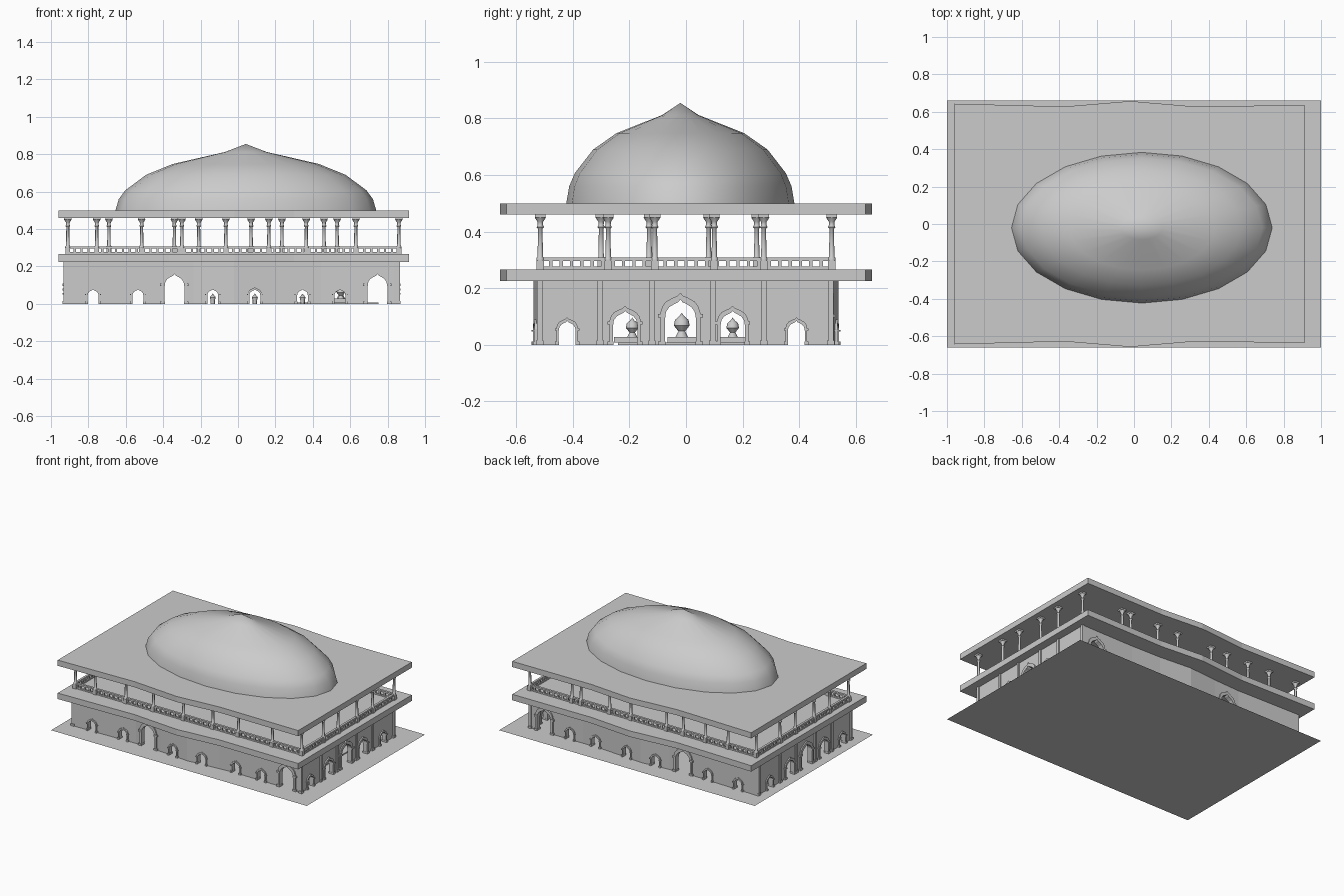
import bpy, bmesh, math
from mathutils import Vector

if "Cube" in bpy.data.objects:
    bpy.data.objects.remove(bpy.data.objects["Cube"])

X0, X1 = -0.925, 0.857
WAVE = [(-0.96, .643), (-.37, .628), (-.02, .657), (.3, .63), (.915, .634)]


def wave(x):
    for (a, p), (b, q) in zip(WAVE, WAVE[1:]):
        if x <= b:
            return p + (q - p) * (x - a) / (b - a)
    return WAVE[-1][1]


def finish(bm, name, smooth=False):
    bmesh.ops.recalc_face_normals(bm, faces=bm.faces)
    me = bpy.data.meshes.new(name)
    bm.to_mesh(me)
    bm.free()
    ob = bpy.data.objects.new(name, me)
    bpy.context.collection.objects.link(ob)
    if smooth:
        bpy.context.view_layer.objects.active = ob
        ob.select_set(True)
        bpy.ops.object.shade_smooth_by_angle(angle=math.radians(45))
        ob.select_set(False)
    return ob


def box(bm, x0, x1, y0, y1, z0, z1):
    r = bmesh.ops.create_cube(bm, size=1)
    for v in r['verts']:
        v.co = Vector(((x0 + x1) / 2 + v.co.x * (x1 - x0),
                       (y0 + y1) / 2 + v.co.y * (y1 - y0),
                       (z0 + z1) / 2 + v.co.z * (z1 - z0)))


def lathe(bm, profile, n, cx, cy, sx=1, sy=1):
    rings = []
    for r, z in profile:
        if r == 0:
            rings.append([bm.verts.new((cx, cy, z))] * n)
        else:
            rings.append([bm.verts.new((cx + sx * r * math.cos(2 * math.pi * i / n),
                                        cy + sy * r * math.sin(2 * math.pi * i / n), z)) for i in range(n)])
    for a, b in zip(rings, rings[1:]):
        for i in range(n):
            j = (i + 1) % n
            bm.faces.new(list(dict.fromkeys((a[i], a[j], b[j], b[i]))))


def prism(bm, pts, place, d0, d1):
    """Extrude an (s, z) outline from depth d0 to d1 along the wall normal."""
    a = [bm.verts.new(place(s, z, d0)) for s, z in pts]
    b = [bm.verts.new(place(s, z, d1)) for s, z in pts]
    bm.faces.new(a)
    bm.faces.new(b)
    for i in range(len(pts)):
        j = (i + 1) % len(pts)
        bm.faces.new((a[i], a[j], b[j], b[i]))


def arch(c, w, h):
    half = [(1, 0), (1, .62), (.9, .74), (.72, .83), (.4, .9), (.15, .94)]
    return ([(c - w * u, h * v) for u, v in half] + [(c, h)]
            + [(c + w * u, h * v) for u, v in reversed(half)])


def arcade(name, s0, s1, bays, place):
    # wall pieces with arched openings, one per bay
    wall, trim = bmesh.new(), bmesh.new()
    cuts = [s0] + [(a[0] + b[0]) / 2 for a, b in zip(bays, bays[1:])] + [s1]
    for (c, w, h), a, b in zip(bays, cuts, cuts[1:]):
        prism(wall, [(a, 0)] + arch(c, w, h) + [(b, 0), (b, .225), (a, .225)], place, -.022, 0)
        # moulded frame around the opening
        inner, outer = arch(c, w, h), arch(c, w * 1.28, h * 1.15)
        prism(trim, outer + inner[::-1], place, -.026, .008)
        for s in (-1, 1):
            m = c + s * w * 1.2
            for z0, z1 in ((0, .012), (h * .6, h * .68)):
                k = w * .24
                prism(trim, [(m - k, z0), (m + k, z0), (m + k, z1), (m - k, z1)], place, -.026, .012)
    finish(wall, name + "_wall")
    finish(trim, name + "_arch_frames")


# ground plate
bm = bmesh.new()
bmesh.ops.create_grid(bm, x_segments=1, y_segments=1, size=1)
for v in bm.verts:
    v.co.y *= .66
finish(bm, "ground_plate")

# lower floor slab and roof slab with gently waved long edges
for name, z0, z1 in (("balcony_slab", .225, .267), ("roof_slab", .46, .5)):
    bm = bmesh.new()
    pts = [(x, -y) for x, y in WAVE] + [(x, y) for x, y in reversed(WAVE)]
    prism(bm, pts, lambda s, t, d: (s, t, d), z0, z1)
    finish(bm, name)

# elliptical dome
bm = bmesh.new()
lathe(bm, [(1, .5), (.975, .56), (.925, .607), (.765, .69), (.56, .748), (.16, .812), (0, .855)],
      20, .042, -.02, .697, .403)
dome = finish(bm, "dome")
dome.data.shade_smooth()

# lower storey walls
S, B = (.029, .078), (.053, .16)
long_bays = [(-.775, *S), (-.535, *S), (-.34, *B), (-.135, *S), (.09, *S), (.345, *S), (.545, *S), (.745, *B)]
short_bays = [(-.42, .03, .085), (-.215, .043, .12), (-.02, .055, .16), (.165, .043, .12), (.39, .03, .085)]
for name, k in (("front", -1), ("back", 1)):
    arcade(name, X0, X1, long_bays, lambda s, z, d: (s, k * (wave(s) - .118 + d), z))
for name, x, k in (("left", X0, -1), ("right", X1, 1)):
    arcade(name, -.522, .514, short_bays, lambda s, z, d: (x + k * d, s, z))

# pilasters on the short walls and corners
bm = bmesh.new()
for x in (X0, X1):
    for y in (-.517, -.303, -.12, .095, .275, .512):
        box(bm, x - .009, x + .009, y - .009, y + .009, 0, .225)
        box(bm, x - .012, x + .012, y - .013, y + .013, 0, .015)
finish(bm, "wall_pilasters")

# upper storey columns
CX0, CX1, CY = -.91, .86, .515
front = [CX0, -.755, -.515, -.3, -.065, .165, .365, .63, CX1]
back = [CX0, -.69, -.515, -.34, -.21, .07, .235, .46, .53, CX1]
spots = [(x, -CY) for x in front] + [(x, CY) for x in back]
spots += [(CX0, y) for y in (-.3, -.13, .08, .25)] + [(CX1, y) for y in (-.275, -.11, .1, .275)]
bm = bmesh.new()
for x, y in spots:
    box(bm, x - .013, x + .013, y - .013, y + .013, .267, .298)
    lathe(bm, [(0, .298), (.014, .298), (.014, .306), (.0095, .312), (.008, .41), (.013, .416),
               (.009, .424), (.01, .435), (.02, .45), (0, .45)], 8, x, y)
    box(bm, x - .019, x + .019, y - .019, y + .019, .45, .46)
finish(bm, "upper_columns", True)

# balustrade round the balcony
bm = bmesh.new()
for z0, z1, t in ((.267, .276, .006), (.297, .308, .008)):
    for y in (-CY, CY):
        box(bm, CX0, CX1, y - t, y + t, z0, z1)
    for x in (CX0, CX1):
        box(bm, x - t, x + t, -CY, CY, z0, z1)
n, m = 48, 28
for i in range(1, n):
    x = CX0 + (CX1 - CX0) * i / n
    for y in (-CY, CY):
        box(bm, x - .006, x + .006, y - .005, y + .005, .276, .297)
for i in range(1, m):
    y = -CY + 2 * CY * i / m
    for x in (CX0, CX1):
        box(bm, x - .005, x + .005, y - .006, y + .006, .276, .297)
finish(bm, "balustrade")

# interior platforms and bud-shaped ornaments on pedestals
bm = bmesh.new()
box(bm, .27, .75, -.24, .22, 0, .008)
for y in (-.205, -.015, .165):
    box(bm, .5, .6, y - .05, y + .05, .008, .028)
finish(bm, "inner_platform")
bm = bmesh.new()
for y, s in ((-.19, .8), (-.015, 1), (.165, .8)):
    lathe(bm, [(r * s, .028 + z * s) for r, z in
               ((0, 0), (.022, 0), (.012, .02), (.028, .04), (.024, .06), (.01, .072), (0, .085))], 8, .55, y)
for x in (-.135, .09, .345):
    lathe(bm, [(0, 0), (.012, 0), (.012, .02), (.016, .035), (0, .055)], 8, x, -.35)
finish(bm, "inner_ornaments", True)
